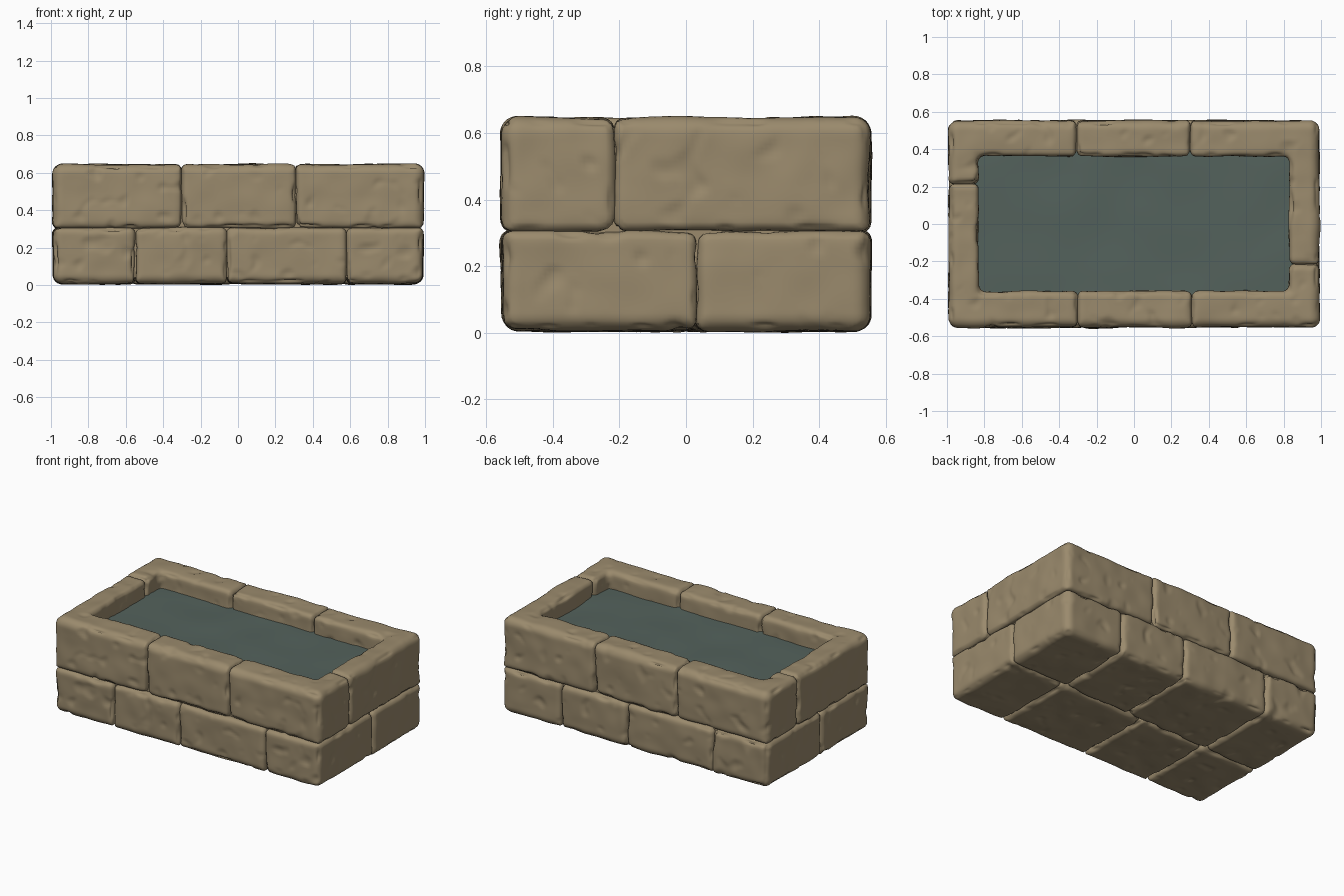
import bpy, bmesh
from mathutils import Vector, noise

if "Cube" in bpy.data.objects:
    bpy.data.objects.remove(bpy.data.objects["Cube"])

X, Y = 0.990, 0.553        # outer half sizes
I, J = 0.830, 0.360        # inner opening half sizes
Z0, Z1, Z2 = 0.006, 0.305, 0.645


def material(name, rgb):
    m = bpy.data.materials.new(name)
    m.diffuse_color = (*rgb, 1)
    m.use_nodes = True
    m.node_tree.nodes["Principled BSDF"].inputs["Base Color"].default_value = m.diffuse_color
    return m


STONE = material("sandstone", (0.325, 0.255, 0.152))
WATER = material("murky water", (0.088, 0.122, 0.107))


def prism(name, outline, z0, z1, mat):
    """Extrude a counter-clockwise outline from z0 to z1."""
    bm = bmesh.new()
    base = bm.faces.new([bm.verts.new((x, y, z0)) for x, y in outline])
    top = bmesh.ops.extrude_face_region(bm, geom=[base], use_keep_orig=True)["geom"]
    for v in top:
        if isinstance(v, bmesh.types.BMVert):
            v.co.z = z1
    bmesh.ops.recalc_face_normals(bm, faces=bm.faces)
    me = bpy.data.meshes.new(name)
    bm.to_mesh(me)
    bm.free()
    me.materials.append(mat)
    ob = bpy.data.objects.new(name, me)
    bpy.context.collection.objects.link(ob)
    return ob


def round_outer(p, r=0.05):
    """Pull a point inside the rounded outer box of the whole trough."""
    mid = Vector((0, 0, (Z0 + Z2) / 2))
    half = (X, Y, (Z2 - Z0) / 2)
    d = p - mid
    q = Vector([max(abs(d[k]) - half[k] + r, 0) for k in range(3)])
    if q.length <= r:
        return p
    s = r / q.length
    return mid + Vector([d[k] if q[k] == 0 else
                         (1 if d[k] > 0 else -1) * (half[k] - r + q[k] * s)
                         for k in range(3)])


def weathered_block(name, outline, z0, z1, seed):
    """Rounded block with uneven faces and chipped edges."""
    ob = prism(name, outline, z0, z1, STONE)
    b = ob.modifiers.new("round", 'BEVEL')
    b.width, b.segments = 0.028, 3
    b.limit_method, b.angle_limit = 'ANGLE', 0.6
    r = ob.modifiers.new("remesh", 'REMESH')
    r.mode, r.voxel_size = 'VOXEL', 0.013
    bpy.context.view_layer.update()
    dg = bpy.context.evaluated_depsgraph_get()
    me = bpy.data.meshes.new_from_object(ob.evaluated_get(dg))
    ob.modifiers.clear()
    ob.data = me
    me.name = name
    me.materials.clear()
    me.materials.append(STONE)
    off = Vector((seed * 3.7, seed * 1.9, seed * 5.3))
    normals = [v.normal.copy() for v in me.vertices]
    for v, n in zip(me.vertices, normals):
        p = v.co + off
        d = 0.007 * noise.noise(p * 4) + 0.005 * noise.noise(p * 9)
        d -= 0.02 * max(0, noise.noise(p * 13) - 0.3)               # pits
        edge = 1 - max(abs(c) for c in n)
        d -= 0.12 * edge * max(0, noise.noise(p * 10) - 0.1)        # chips
        v.co = round_outer(v.co) + n * d
        v.co.z = max(v.co.z, 0)
    me.polygons.foreach_set("material_index", [0] * len(me.polygons))
    me.shade_smooth()


def turned(outline):
    return [(-x, -y) for x, y in outline]


# Lower course: two rows of four slabs, the back row is the front row turned
cuts = [-X, -0.55, -0.06, 0.58, X]
for i, (a, b) in enumerate(zip(cuts, cuts[1:])):
    slab = [(a, -Y), (b, -Y), (b, 0.035 * b), (a, 0.035 * a)]
    weathered_block(f"lower_front_block_{i + 1}", slab, Z0, Z1, i + 1)
    weathered_block(f"lower_back_block_{i + 1}", turned(slab), Z0, Z1, i + 6)

# Upper course: L-shaped corners and straight middles, repeated by half turn
rim = {
    "short_corner": [(0.31, -Y), (X, -Y), (X, -0.215), (I, -0.215), (I, -J), (0.31, -J)],
    "middle": [(-0.30, -Y), (0.31, -Y), (0.31, -J), (-0.30, -J)],
    "long_corner": [(-X, -Y), (-0.30, -Y), (-0.30, -J), (-I, -J), (-I, 0.215), (-X, 0.215)],
}
for i, (part, outline) in enumerate(rim.items()):
    weathered_block(f"rim_front_{part}", outline, Z1, Z2, i + 11)
    weathered_block(f"rim_back_{part}", turned(outline), Z1, Z2, i + 15)


# Mortar core closing the joints
def box(name, x0, x1, y0, y1, z0, z1):
    prism(name, [(x0, y0), (x1, y0), (x1, y1), (x0, y1)], z0, z1, STONE)


box("core", -0.95, 0.95, -0.515, 0.515, 0.04, 0.49)
for s, side in ((-1, "front"), (1, "back")):
    c = s * (Y + J) / 2
    box(f"{side}_mortar", -0.92, 0.92, c - 0.065, c + 0.065, 0.45, 0.615)
for s, side in ((-1, "left"), (1, "right")):
    c = s * (X + I) / 2
    box(f"{side}_mortar", c - 0.05, c + 0.05, -0.46, 0.46, 0.45, 0.615)

# Water surface, gently uneven
bm = bmesh.new()
bmesh.ops.create_grid(bm, x_segments=48, y_segments=24, size=1)
for v in bm.verts:
    v.co.x *= 0.88
    v.co.y *= 0.42
    v.co.z = 0.532 + 0.008 * noise.noise(v.co * 3.5)
me = bpy.data.meshes.new("water")
bm.to_mesh(me)
bm.free()
me.materials.append(WATER)
me.shade_smooth()
bpy.context.collection.objects.link(bpy.data.objects.new("water", me))
